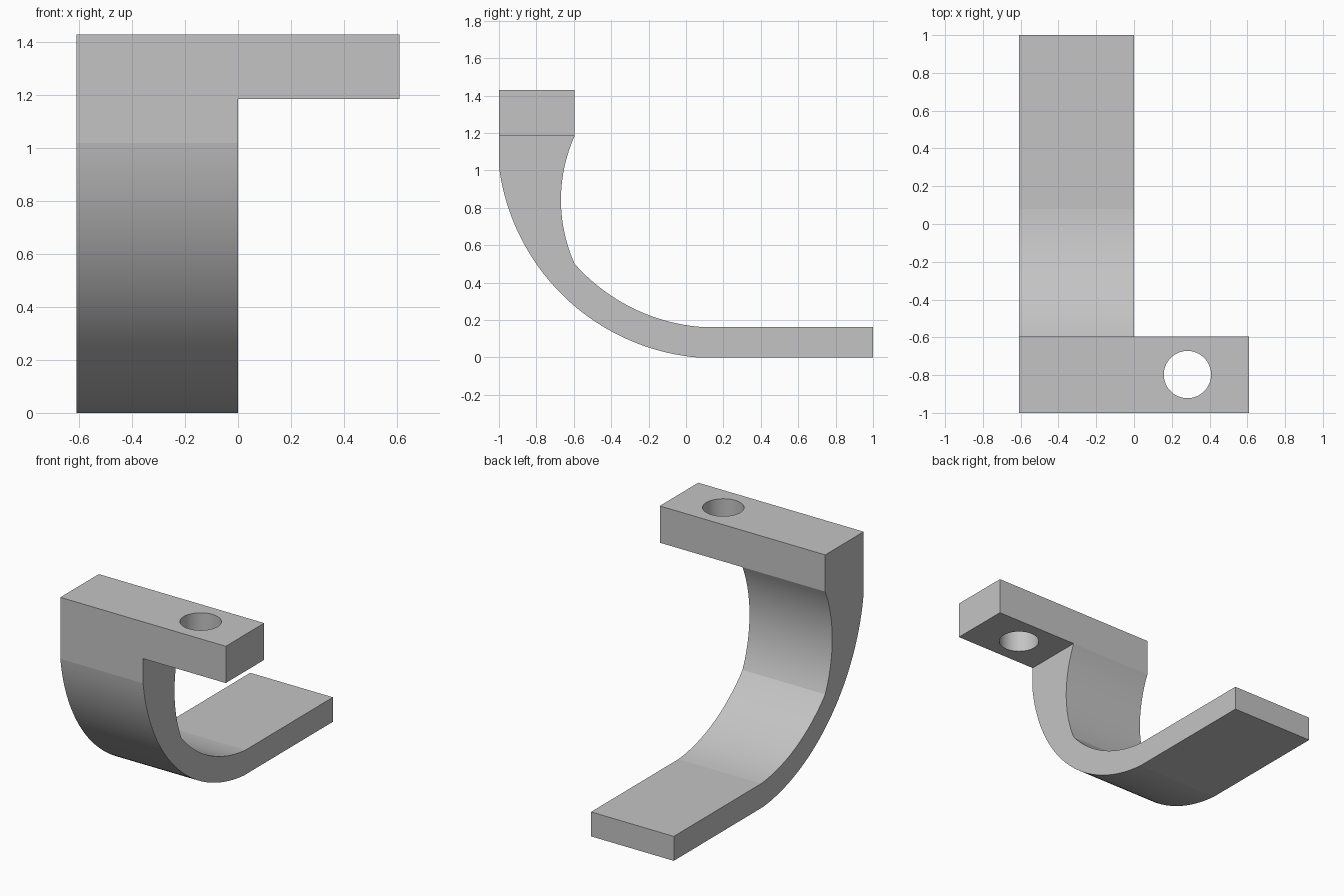
import bpy, bmesh, math
from mathutils import Vector

cube = bpy.data.objects.get("Cube")
if cube:
    bpy.data.objects.remove(cube, do_unlink=True)

# Material
grey = bpy.data.materials.new("plain grey")
grey.use_nodes = True
colour = (0.55, 0.55, 0.55, 1)
grey.diffuse_color = colour
grey.node_tree.nodes["Principled BSDF"].inputs["Base Color"].default_value = colour

LEFT, MID, RIGHT = -0.61, 0.0, 0.61
FRONT, BACK = -1.0, -0.595
BAR_LOW, BAR_TOP = 1.185, 1.43


def arc(start, end, centre, steps):
    """Points from start to end, both included, turning the short way round centre."""
    c = Vector(centre)
    a, b = Vector(start) - c, Vector(end) - c
    a0 = math.atan2(a.y, a.x)
    turn = math.remainder(math.atan2(b.y, b.x) - a0, math.tau)
    pts = []
    for i in range(steps + 1):
        t = i / steps
        r = a.length + (b.length - a.length) * t
        ang = a0 + turn * t
        pts.append((c.x + r * math.cos(ang), c.y + r * math.sin(ang)))
    return pts


# Side profile of the curved strap (y, z)
bend = (0.164, 1.17)
outer = arc((FRONT, 1.02), (0.06, 0), bend, 40)
inner = arc((0.08, 0.163), (-0.595, 0.5), bend, 24)
throat = arc((-0.595, 0.5), (BACK, BAR_LOW), (0.165, 0.8425), 24)
# The throat bulges forward of its two ends
profile = [(FRONT, BAR_LOW)] + outer + [(1, 0), (1, 0.163)] + inner + throat[1:]

bm = bmesh.new()
verts = [bm.verts.new((LEFT, y, z)) for y, z in profile]
strap = bm.faces.new(verts)
top = [bm.verts.new((LEFT, y, BAR_TOP)) for y in (BACK, FRONT)]
bar = bm.faces.new([verts[0], verts[-1]] + top)


def push(faces, dx):
    out = bmesh.ops.extrude_face_region(bm, geom=faces)["geom"]
    moved = [g for g in out if isinstance(g, bmesh.types.BMVert)]
    bmesh.ops.translate(bm, verts=moved, vec=(dx, 0, 0))
    return [g for g in out if isinstance(g, bmesh.types.BMFace)]


# Extrude strap and bar together, then the bar alone
ends = push([strap, bar], MID - LEFT)
push([f for f in ends if f.calc_center_median().z > BAR_LOW], RIGHT - MID)
bmesh.ops.recalc_face_normals(bm, faces=bm.faces[:])
bmesh.ops.dissolve_limit(bm, angle_limit=math.radians(0.2),
                         verts=bm.verts[:], edges=bm.edges[:])
mesh = bpy.data.meshes.new("hook_bracket")
bm.to_mesh(mesh)
bm.free()
mesh.materials.append(grey)
bracket = bpy.data.objects.new("hook_bracket", mesh)
bpy.context.collection.objects.link(bracket)

# Round hole through the bar
bpy.ops.mesh.primitive_cylinder_add(vertices=128, radius=0.125, depth=0.6,
                                    location=(0.283, -0.797, 1.3))
cutter = bpy.context.object
cutter.name = "hole_cutter"
cutter.data.materials.append(grey)
cut = bracket.modifiers.new("hole", 'BOOLEAN')
cut.operation, cut.solver, cut.object = 'DIFFERENCE', 'EXACT', cutter

bpy.ops.object.select_all(action='DESELECT')
bracket.select_set(True)
bpy.context.view_layer.objects.active = bracket
bpy.ops.object.modifier_apply(modifier=cut.name)
bpy.data.objects.remove(cutter, do_unlink=True)
bpy.ops.object.shade_smooth_by_angle(angle=math.radians(4))
